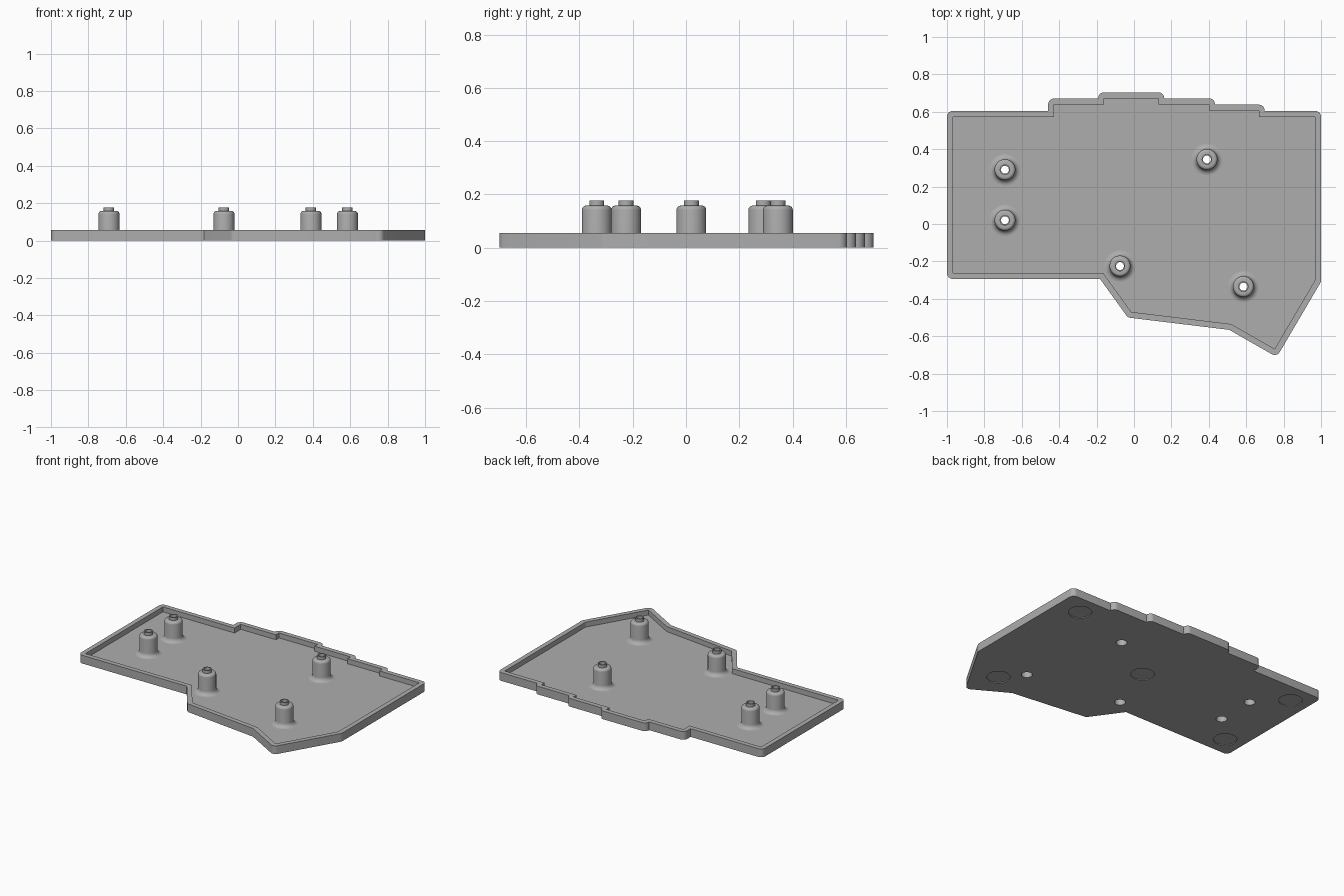
import bpy, bmesh, math
from mathutils import Vector

cube = bpy.data.objects.get("Cube")
if cube:
    bpy.data.objects.remove(cube, do_unlink=True)

WALL, FLOOR, RIM = 0.032, 0.022, 0.056
BORE = 0.034

grey = bpy.data.materials.new("plain grey")
grey.use_nodes = True
grey.diffuse_color = (0.42, 0.42, 0.42, 1)
grey.node_tree.nodes["Principled BSDF"].inputs["Base Color"].default_value = (0.42, 0.42, 0.42, 1)


def add_object(name, bm):
    bmesh.ops.recalc_face_normals(bm, faces=bm.faces)
    mesh = bpy.data.meshes.new(name)
    bm.to_mesh(mesh)
    bm.free()
    mesh.materials.append(grey)
    obj = bpy.data.objects.new(name, mesh)
    bpy.context.collection.objects.link(obj)
    return obj


def prism(name, outline, z0, z1):
    bm = bmesh.new()
    face = bm.faces.new([bm.verts.new((x, y, z0)) for x, y in outline])
    top = bmesh.ops.extrude_face_region(bm, geom=[face])["geom"]
    bmesh.ops.translate(bm, vec=(0, 0, z1 - z0),
                        verts=[v for v in top if isinstance(v, bmesh.types.BMVert)])
    return add_object(name, bm)


def arc(cx, cy, r, a0, a1, steps):
    return [(cx + r * math.cos(a0 + (a1 - a0) * i / steps),
             cy + r * math.sin(a0 + (a1 - a0) * i / steps)) for i in range(steps + 1)]


def circle(x, y, r, n=40):
    return arc(x, y, r, 0, math.tau, n)[:-1]


def grow(points, d):
    """Offset a counter-clockwise outline outward, rounding convex corners."""
    result = []
    for i, p in enumerate(points):
        p = Vector(p)
        e1 = (p - Vector(points[i - 1])).normalized()
        e2 = (Vector(points[(i + 1) % len(points)]) - p).normalized()
        n1, n2 = Vector((e1.y, -e1.x)), Vector((e2.y, -e2.x))
        turn = math.atan2(e1.x * e2.y - e1.y * e2.x, e1.dot(e2))
        if turn > 0:
            start = math.atan2(n1.y, n1.x)
            result += arc(p.x, p.y, d, start, start + turn, max(3, round(turn / 0.2)))
        else:
            result.append(tuple(p + (n1 + n2) * d / (1 + n1.dot(n2))))
    return result


def cut(target, cutter):
    mod = target.modifiers.new("cut", 'BOOLEAN')
    mod.operation, mod.solver, mod.object = 'DIFFERENCE', 'EXACT', cutter
    bpy.context.view_layer.objects.active = target
    bpy.ops.object.modifier_apply(modifier=mod.name)
    bpy.data.objects.remove(cutter, do_unlink=True)


def smooth(obj):
    bpy.ops.object.select_all(action='DESELECT')
    obj.select_set(True)
    bpy.context.view_layer.objects.active = obj
    bpy.ops.object.shade_smooth_by_angle(angle=math.radians(30))


# Inside outline of the tray, with the stepped back edge
inside = [(-0.968, 0.573), (-0.968, -0.262), (-0.165, -0.262), (-0.015, -0.47),
          (0.52, -0.535), (0.752, -0.668), (0.968, -0.3), (0.968, 0.573),
          (0.667, 0.573), (0.667, 0.606), (0.402, 0.606), (0.402, 0.639),
          (0.13, 0.639), (0.13, 0.672), (-0.16, 0.672), (-0.16, 0.639),
          (-0.427, 0.639), (-0.427, 0.573)]
posts = [(-0.69, 0.29), (-0.69, 0.02), (-0.075, -0.225), (0.39, 0.345), (0.585, -0.335)]
feet = [(0.83, 0.47), (0.7, -0.47), (0.04, 0.13), (-0.87, 0.47), (-0.87, -0.16)]

# Tray: solid block, hollowed, with screw holes and shallow foot recesses
tray = prism("tray", grow(inside, WALL), 0, RIM)
cut(tray, prism("cavity", inside, FLOOR, 0.2))
for x, y in posts:
    cut(tray, prism("screw_hole", circle(x, y, BORE), -0.05, 0.04))
for x, y in feet:
    cut(tray, prism("foot_recess", circle(x, y, 0.073), -0.05, 0.005))
smooth(tray)

# Standoff profile: base fillet, body, rounded shoulder, pin, stepped bore
R, FILLET, ROUND, TOP = 0.056, 0.028, 0.016, 0.158
profile = arc(R + FILLET, FLOOR + FILLET, FILLET, -math.pi / 2, -math.pi, 6)
profile += arc(R - ROUND, TOP - ROUND, ROUND, 0, math.pi / 2, 5)
profile += [(0.028, TOP), (0.028, 0.178), (0.021, 0.178), (0.021, 0.13),
            (BORE, 0.13), (BORE, FLOOR)]

for i, (x, y) in enumerate(posts):
    bm = bmesh.new()
    verts = [bm.verts.new((r, 0, z)) for r, z in profile]
    edges = [bm.edges.new(pair) for pair in zip(verts, verts[1:])]
    bmesh.ops.spin(bm, geom=verts + edges, cent=(0, 0, 0), axis=(0, 0, 1),
                   angle=math.tau, steps=40)
    bmesh.ops.remove_doubles(bm, verts=bm.verts, dist=1e-5)
    post = add_object(f"standoff_{i + 1}", bm)
    post.location = (x, y, 0)
    smooth(post)
